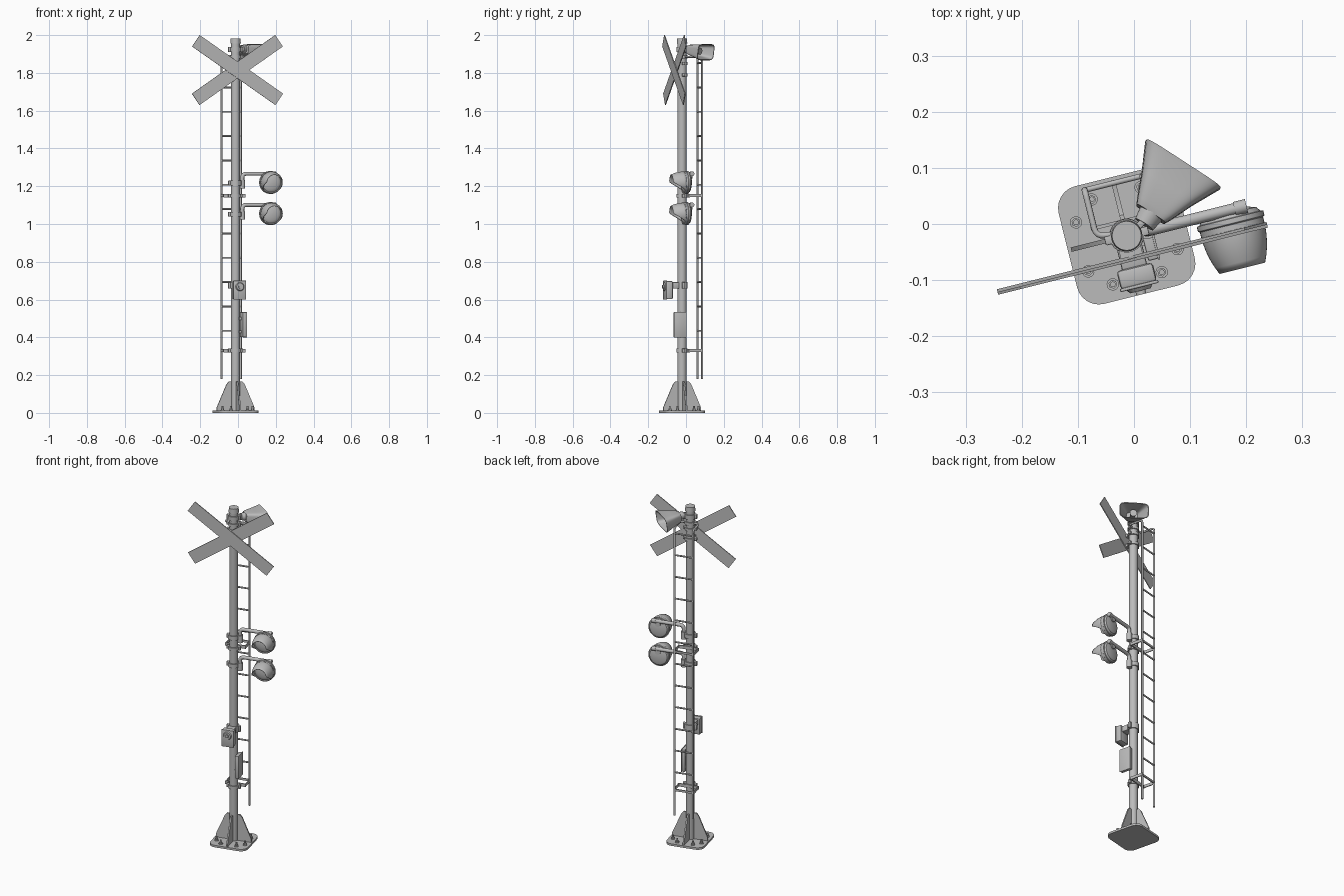
import bpy, bmesh
from math import sin, cos, pi, radians, copysign
from mathutils import Vector, Matrix

if "Cube" in bpy.data.objects:
    bpy.data.objects.remove(bpy.data.objects["Cube"])

grey = bpy.data.materials.new("galvanised grey")
grey.use_nodes = True
grey.diffuse_color = (0.5, 0.5, 0.5, 1)
grey.node_tree.nodes["Principled BSDF"].inputs["Base Color"].default_value = grey.diffuse_color

# The mast is the local origin; everything is turned about it
PLACE = Matrix.Translation((-0.013, -0.021, 0)) @ Matrix.Rotation(radians(14), 4, "Z")
parts = []


def add(name, data):
    data.transform(PLACE)
    data.materials.append(grey)
    ob = bpy.data.objects.new(name, data)
    bpy.context.collection.objects.link(ob)
    parts.append(ob)
    return ob


def finish(name, bm):
    bmesh.ops.recalc_face_normals(bm, faces=bm.faces)
    me = bpy.data.meshes.new(name)
    bm.to_mesh(me)
    bm.free()
    return add(name, me)


def box(name, centre, size, bevel=0, rot=Matrix()):
    bm = bmesh.new()
    bmesh.ops.create_cube(bm, size=1, matrix=Matrix.Diagonal((*size, 1)))
    if bevel:
        bmesh.ops.bevel(bm, geom=bm.edges[:], offset=bevel, segments=2, affect="EDGES", profile=0.5)
    bm.transform(Matrix.Translation(centre) @ rot)
    return finish(name, bm)


def rod(name, a, b, r, r2=None, sides=24):
    a, b = Vector(a), Vector(b)
    turn = (b - a).to_track_quat("Z", "Y").to_matrix().to_4x4()
    bm = bmesh.new()
    bmesh.ops.create_cone(bm, cap_ends=True, segments=sides, radius1=r, radius2=r if r2 is None else r2,
                          depth=(b - a).length, matrix=Matrix.Translation((a + b) / 2) @ turn)
    return finish(name, bm)


def pipe(name, pts, r, bend=0.02):
    # Tube along a path with rounded corners
    pts = [Vector(p) for p in pts]
    path = [pts[0]]
    for p, q, s in zip(pts, pts[1:], pts[2:]):
        a, b = q + (p - q).normalized() * bend, q + (s - q).normalized() * bend
        path += [a * (1 - t) ** 2 + q * 2 * t * (1 - t) + b * t * t for t in (0, .25, .5, .75, 1)]
    path.append(pts[-1])
    cu = bpy.data.curves.new(name, "CURVE")
    cu.dimensions = "3D"
    cu.bevel_depth, cu.bevel_resolution, cu.use_fill_caps = r, 3, True
    sp = cu.splines.new("POLY")
    sp.points.add(len(path) - 1)
    for pt, co in zip(sp.points, path):
        pt.co = (*co, 1)
    return add(name, cu)


def loft(name, rings, caps=True, closed=True):
    bm = bmesh.new()
    rows = [[bm.verts.new(p) for p in ring] for ring in rings]
    n = len(rows[0])
    for a, b in zip(rows, rows[1:]):
        for i in range(n if closed else n - 1):
            j = (i + 1) % n
            bm.faces.new((a[i], a[j], b[j], b[i]))
    if caps:
        bm.faces.new(rows[0])
        bm.faces.new(rows[-1])
    return finish(name, bm)


def clamp(name, z, h=0.02, r=0.03):
    rod(name, (0, 0, z - h / 2), (0, 0, z + h / 2), r)
    for s in (-1, 1):
        box(name + "_lug", (s * 0.033, 0, z), (0.014, 0.016, h), 0.002)


# Mast and cap
rod("mast", (0, 0, 0.01), (0, 0, 1.975), 0.024, sides=32)
rod("mast_cap", (0, 0, 1.955), (0, 0, 1.982), 0.028, 0.026, 32)

# Rounded base plate, gussets and anchor bolts
R = 0.04
outline = [(sx * 0.068 + R * cos(a), sy * 0.068 + R * sin(a))
           for k, (sx, sy) in enumerate(((1, 1), (-1, 1), (-1, -1), (1, -1)))
           for a in [(k + i / 6) * pi / 2 for i in range(7)]]
loft("base_plate", [[(x, y, z) for x, y in outline] for z in (0, 0.012)])
gusset = ((0.02, 0.012), (0.102, 0.012), (0.102, 0.03), (0.05, 0.15), (0.038, 0.165), (0.02, 0.165))
for k in range(4):
    turn = Matrix.Rotation(k * pi / 2, 3, "Z")
    loft("gusset", [[turn @ Vector((x, y, z)) for x, z in gusset] for y in (-0.004, 0.004)])
    for x, y in ((0.082, 0.045), (0.045, 0.078)):
        if k % 2:
            x, y = y, x
        p = turn @ Vector((x, y, 0))
        rod("washer", p + Vector((0, 0, 0.01)), p + Vector((0, 0, 0.016)), 0.011, sides=16)
        rod("bolt_nut", p + Vector((0, 0, 0.014)), p + Vector((0, 0, 0.024)), 0.008, sides=6)
        rod("bolt", p + Vector((0, 0, 0.014)), p + Vector((0, 0, 0.036)), 0.005, sides=12)

# Crossed boards
for s, y in ((1, -0.044), (-1, -0.039)):
    box("cross_board", (0, y, 1.815), (0.55, 0.005, 0.073), 0, Matrix.Rotation(s * radians(34.3), 4, "Y"))
for z in (1.79, 1.85):
    clamp("board_clamp", z, 0.016)
    box("board_mount", (0, -0.03, z), (0.04, 0.016, 0.016))

# Lamps with hoods on bent arms
for z in (1.22, 1.055):
    clamp("lamp_clamp", z - 0.003, 0.024, 0.031)
    rod("arm_socket", (0.037, 0, z - 0.032), (0.037, 0, z + 0.012), 0.015)
    pipe("lamp_arm", [(0.037, 0, z - 0.03), (0.037, 0, z + 0.046), (0.215, 0, z + 0.046)], 0.0105, 0.022)
    rod("arm_end", (0.198, 0, z + 0.046), (0.22, 0, z + 0.046), 0.0125)
    C = Vector((0.186, 0, z))

    def circle(r, y, start=0, span=2 * pi, n=40):
        return [C + Vector((r * cos(start + span * i / n), y, r * sin(start + span * i / n))) for i in range(n)]

    body = ((0.03, 0), (0.05, -0.006), (0.056, -0.014), (0.061, -0.015), (0.061, -0.024),
            (0.058, -0.026), (0.058, -0.04), (0.053, -0.041), (0.051, -0.038))
    loft("lamp_housing", [circle(r, y) for r, y in body])
    loft("lamp_lens", [circle(r, y) for r, y in
                       ((0.052, -0.037), (0.048, -0.041), (0.035, -0.046), (0.018, -0.049), (0.004, -0.05))])
    rod("lamp_boss", C + Vector((0, 0.006, 0.03)), C + Vector((0, -0.01, 0.03)), 0.016)
    rings = []
    for j in range(7):
        t = j / 6
        ring = []
        for i in range(41):
            a = radians(-55 + 290 * i / 40)
            k = min(1, max(0, (sin(a) + 0.82) / 0.95))
            reach = 0.07 * k * k * (3 - 2 * k) * t
            r = 0.058 - 0.016 * (reach / 0.07) ** 2
            ring.append(C + Vector((r * cos(a), -0.036 - reach, r * sin(a))))
        rings.append(ring)
    hood = loft("lamp_hood", rings, caps=False, closed=False)
    hood.modifiers.new("thickness", "SOLIDIFY").thickness = 0.003

# Ladder with stand-off brackets
LX, LY = 0.053, 0.097
for s in (-1, 1):
    pipe("ladder_rail", [(s * LX, LY, 0.18), (s * LX, LY, 1.885), (s * LX, 0.012, 1.885),
                         (s * 0.02, 0.008, 1.885)], 0.0055, 0.015)
for i in range(12):
    z = 0.435 + i * 0.1288
    rod("ladder_rung", (-LX, LY, z), (LX, LY, z), 0.0048, sides=12)
clamp("ladder_top_clamp", 1.885, 0.018)
for z in (0.33, 1.15):
    clamp("ladder_clamp", z, 0.02)
    box("bracket_bar", (0, 0.027, z), (0.118, 0.006, 0.018))
    box("bracket_rear_bar", (0, LY, z), (0.112, 0.006, 0.012))
    for s in (-1, 1):
        box("bracket_side", (s * 0.056, 0.062, z), (0.005, 0.076, 0.016))

# Push-button box on the front
box("button_box", (0, -0.074, 0.65), (0.066, 0.034, 0.096), 0.006)
box("button_box_lid", (0, -0.092, 0.65), (0.07, 0.006, 0.1), 0.002)
box("box_bracket", (0, -0.04, 0.675), (0.046, 0.04, 0.034), 0.004)
clamp("box_clamp", 0.675, 0.034)
rod("button_ring", (0, -0.094, 0.668), (0, -0.101, 0.668), 0.024, 0.019)
rod("button", (0, -0.1, 0.668), (0, -0.108, 0.668), 0.009)

# Junction box on the side
box("junction_box", (0.036, -0.021, 0.467), (0.019, 0.064, 0.132), 0.003)
box("junction_lid", (0.046, -0.021, 0.467), (0.004, 0.068, 0.136), 0.001)
for z in (0.43, 0.5):
    box("junction_mount", (0.022, -0.012, z), (0.016, 0.026, 0.014))

# Horn loudspeaker
HORN = Matrix.Translation((0.051, 0.027, 1.924)) @ Matrix.Rotation(radians(43), 4, "Z") @ Matrix.Rotation(radians(8), 4, "Y")


def soft(v):
    return copysign(abs(v) ** 0.42, v)


shape = ((0, 0.03, 0.022), (0.012, 0.036, 0.027), (0.055, 0.054, 0.034), (0.1, 0.076, 0.042), (0.106, 0.079, 0.044),
         (0.106, 0.075, 0.04), (0.055, 0.049, 0.03), (0.014, 0.03, 0.022))
angles = [2 * pi * i / 48 for i in range(48)]
loft("horn_bell", [[HORN @ Vector((x, w * soft(cos(a)), h * soft(sin(a)))) for a in angles] for x, w, h in shape])
rod("horn_throat", HORN @ Vector((0.012, 0, 0)), HORN @ Vector((0.07, 0, 0)), 0.012, 0.019)
rod("horn_driver", HORN @ Vector((-0.022, 0, 0)), HORN @ Vector((0.002, 0, 0)), 0.019, 0.023)
box("horn_bracket", (0.03, 0.015, 1.924), (0.03, 0.012, 0.034), 0.002, Matrix.Rotation(radians(28), 4, "Z"))
clamp("horn_clamp", 1.924, 0.026)

# Smooth round parts, keep edges sharp
bpy.ops.object.select_all(action="DESELECT")
for ob in parts:
    if ob.type == "MESH":
        ob.select_set(True)
        bpy.context.view_layer.objects.active = ob
bpy.ops.object.shade_smooth_by_angle(angle=radians(35))
